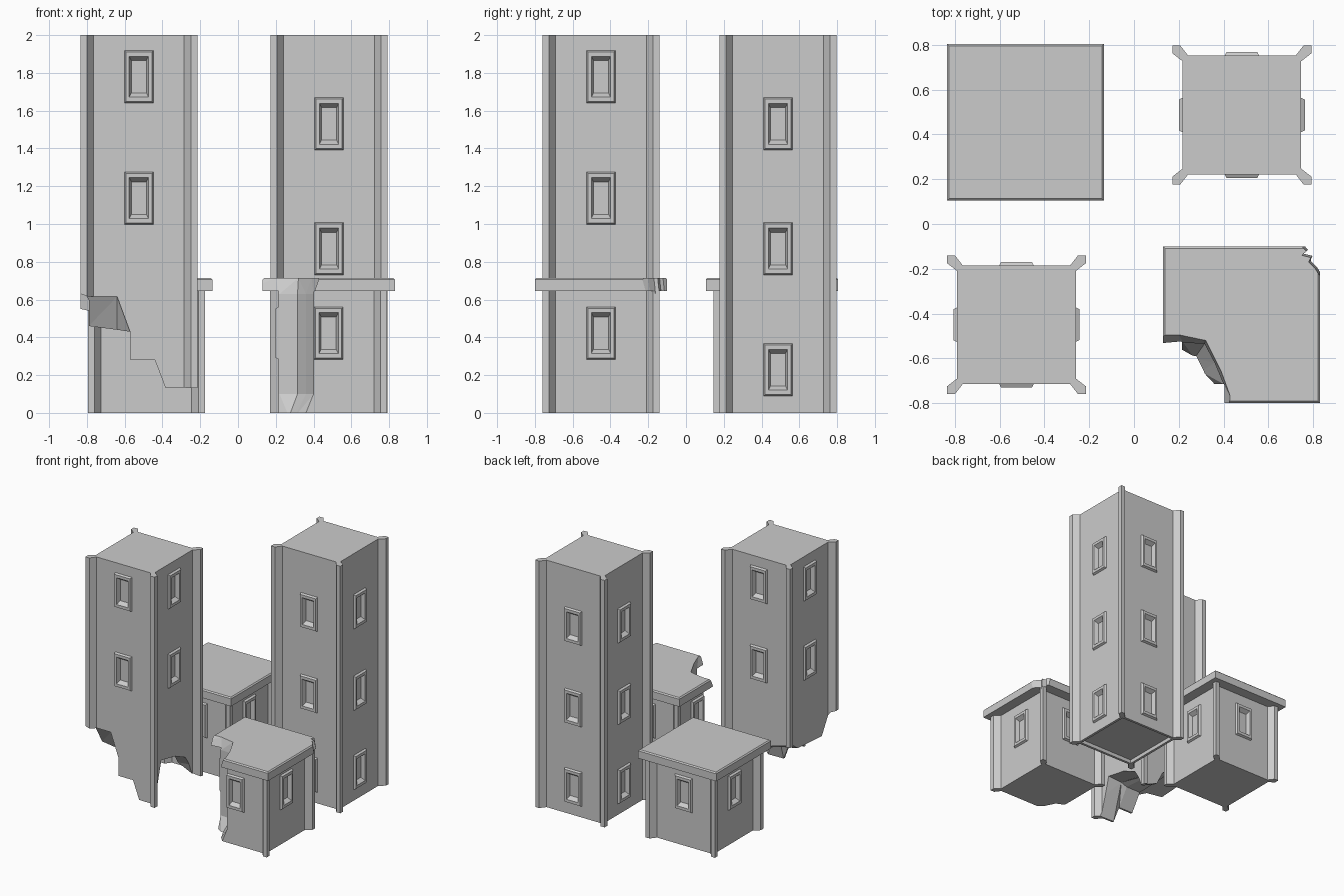
import bpy, bmesh, math
from mathutils import Matrix, Vector

if "Cube" in bpy.data.objects:
    bpy.data.objects.remove(bpy.data.objects["Cube"])

HALF = 0.265            # half width of a tower core
WIN_W, WIN_H = 0.077, 0.139


def make(name, bm):
    bmesh.ops.recalc_face_normals(bm, faces=bm.faces)
    me = bpy.data.meshes.new(name)
    bm.to_mesh(me)
    bm.free()
    ob = bpy.data.objects.new(name, me)
    bpy.context.collection.objects.link(ob)
    return ob


def bridge(bm, a, b):
    n = len(a)
    for i in range(n):
        bm.faces.new((a[i], a[(i + 1) % n], b[(i + 1) % n], b[i]))


def loft(bm, rings, cap=True):
    vs = [[bm.verts.new(p) for p in r] for r in rings]
    for a, b in zip(vs, vs[1:]):
        bridge(bm, a, b)
    if cap:
        bm.faces.new(vs[0])
        bm.faces.new(vs[-1])


def loft_object(name, rings, triangulate=True):
    bm = bmesh.new()
    loft(bm, rings)
    if triangulate:
        bmesh.ops.triangulate(bm, faces=bm.faces)
    return make(name, bm)


def cut(ob, cutter, remove=True):
    mod = ob.modifiers.new("cut", 'BOOLEAN')
    mod.operation = 'DIFFERENCE'
    mod.solver = 'EXACT'
    mod.object = cutter
    bpy.context.view_layer.objects.active = ob
    bpy.ops.object.modifier_apply(modifier=mod.name)
    if remove:
        bpy.data.objects.remove(cutter)


def rect(w, h, d):
    # rectangle in a wall facing -y, d is distance out of the wall
    return [Vector((x * w, -HALF - d, z * h)) for x, z in ((-1, -1), (1, -1), (1, 1), (-1, 1))]


def walls(name, cx, cy, height, levels):
    # Core with a diagonal fin on every corner
    fin = [(.265, .24), (.31, .275), (.31, .31), (.275, .31), (.24, .265)]
    outline = []
    for k in range(4):
        m = Matrix.Rotation(k * math.pi / 2, 2)
        outline += [m @ Vector(p) for p in fin]
    rings = [[(cx + p.x, cy + p.y, z) for p in outline] for z in (0, height)]
    body = loft_object(name + "_walls", rings, False)

    # Window frames and the tapered recesses behind them
    frames, holes = bmesh.new(), bmesh.new()
    for k in range(4):
        for z in levels:
            m = Matrix.Translation((cx, cy, z)) @ Matrix.Rotation(k * math.pi / 2, 4, 'Z')
            tr = lambda r: [m @ p for p in r]
            loft(frames, [tr(rect(WIN_W, WIN_H, 0)), tr(rect(WIN_W - .008, WIN_H - .008, .016)),
                          tr(rect(.051, .108, .016)), tr(rect(.0455, .097, 0))], False)
            loft(holes, [tr(rect(.051, .108, .016)), tr(rect(.04, .086, -.016))])
    make(name + "_window_frames", frames)
    cut(body, make("window_cutter", holes))
    return body


def roof(name, cx, cy):
    bm = bmesh.new()
    bmesh.ops.create_cube(bm, size=1, matrix=Matrix.Translation((cx, cy, .68)) @ Matrix.Diagonal((.70, .70, .07, 1)))
    top = [e for e in bm.edges if all(v.co.z > .7 for v in e.verts)]
    bmesh.ops.bevel(bm, geom=top, offset=.009, segments=1, affect='EDGES')
    return make(name + "_roof", bm)


# Intact tall tower with a shallow hollow underneath
tall = walls("tall_tower", .482, .487, 2, (.228, .87, 1.53))
sq = ((-1, -1), (1, -1), (1, 1), (-1, 1))
cut(tall, loft_object("base_cutter", [[(.482 + x * .245, .487 + y * .245, z) for x, y in sq] for z in (-.05, .03)]))

# Intact small house
walls("small_house", -.485, .455, .65, (.4225,))
roof("small_house", -.485, .455)

# Tall tower with its foot broken away
broken = walls("broken_tower", -.525, -.45, 2, (1.1375, 1.78))
xs = (-.95, -.79, -.64, -.572, -.57, -.44, -.385, -.1)
profiles = {
    -.95: (.67, .615, .615, .43, .28, .28, .135, .13),
    -.70: (.67, .615, .615, .43, .28, .28, .135, .13),
    -.61: (.52, .46, .44, .43, .42, .42, .44, .46),
    -.30: (.50, .48, .45, .44, .43, .40, .38, .32),
    -.22: (.56, .54, .50, .46, .44, .36, .25, .12),
    .05: (.60, .57, .52, .46, .44, .32, .20, .12),
}
rings = [[(x, y, z) for x, z in zip(xs, zs)] + [(-.1, y, -.2), (-.95, y, -.2)] for y, zs in profiles.items()]
cut(broken, loft_object("foot_cutter", rings))

# Small house with two broken corners
house = walls("broken_house", .48, -.45, .65, (.4225,))
slab = roof("broken_house", .48, -.45)
far = [(.40, -1), (0, -1)]
upper = [(0, -.5), (.2, -.495), (.32, -.52), (.39, -.66), (.43, -.77)]
lower = [(0, -.55), (.22, -.53), (.315, -.535), (.36, -.62), (.40, -.715)]
foot = [(0, -.58), (.2, -.56), (.27, -.6), (.30, -.66), (.375, -.74)]
front_cut = loft_object("front_corner_cutter", [
    [(x, y, z) for x, y in pts + far]
    for z, pts in ((.8, upper), (.715, upper), (.63, lower), (.10, lower), (-.02, foot))])
chip = [(.73, -.08), (.77, -.122), (.75, -.14), (.79, -.15), (.78, -.17), (.81, -.2),
        (.84, -.25), (.98, -.25), (.98, .02), (.73, .02)]
back_cut = loft_object("back_corner_cutter", [
    [(x + s, y + s, z) for x, y in chip] for z, s in ((.8, 0), (.715, 0), (.62, .01), (.28, .045))])
for c in (front_cut, back_cut):
    cut(house, c, False)
    cut(slab, c)
